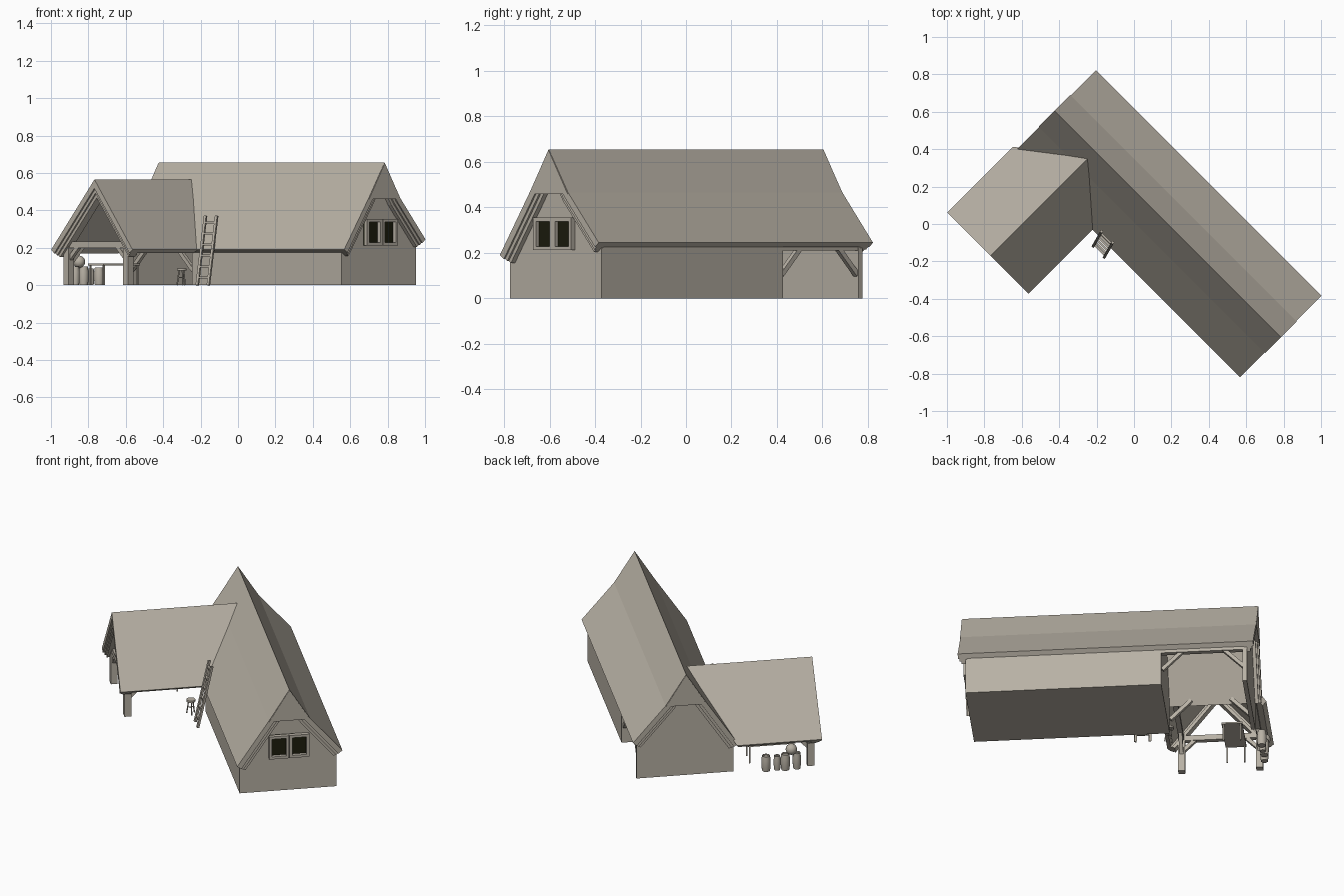
import bpy, bmesh, math
from mathutils import Vector, Matrix

if "Cube" in bpy.data.objects:
    bpy.data.objects.remove(bpy.data.objects["Cube"])


def material(name, color):
    m = bpy.data.materials.new(name)
    m.use_nodes = True
    m.diffuse_color = (*color, 1)
    m.node_tree.nodes["Principled BSDF"].inputs["Base Color"].default_value = (*color, 1)
    return m


CLAY = material("warm grey", (0.48, 0.44, 0.375))
GLASS = material("dark glass", (0.012, 0.012, 0.004))

# The whole house is laid out along its long axis, then turned diagonally
PLACE = Matrix.Translation((0.18, 0, 0)) @ Matrix.Rotation(math.radians(-45), 4, "Z")


def finish(name, bm, mat=CLAY, smooth=False):
    bmesh.ops.recalc_face_normals(bm, faces=bm.faces)
    me = bpy.data.meshes.new(name)
    bm.to_mesh(me)
    bm.free()
    me.materials.append(mat)
    ob = bpy.data.objects.new(name, me)
    bpy.context.collection.objects.link(ob)
    ob.matrix_world = PLACE
    if smooth:
        bpy.ops.object.select_all(action="DESELECT")
        ob.select_set(True)
        bpy.context.view_layer.objects.active = ob
        bpy.ops.object.shade_smooth_by_angle(angle=math.radians(40))
    return ob


def prism(name, profile, a, b, along="x", end=None):
    """Extrude a (side, height) profile; end(z) may slant the far end."""
    bm = bmesh.new()
    rings = []
    for far in (False, True):
        ring = []
        for s, z in profile:
            t = end(z) if far and end else (b if far else a)
            ring.append(bm.verts.new((t, s, z) if along == "x" else (s, t, z)))
        rings.append(ring)
    n = len(profile)
    bm.faces.new(rings[0])
    bm.faces.new(rings[1])
    for i in range(n):
        j = (i + 1) % n
        bm.faces.new((rings[0][i], rings[0][j], rings[1][j], rings[1][i]))
    return finish(name, bm)


def box(name, lo, hi, mat=CLAY):
    bm = bmesh.new()
    lo, hi = Vector(lo), Vector(hi)
    size = Matrix.Diagonal((*(hi - lo), 1))
    bmesh.ops.create_cube(bm, size=1, matrix=Matrix.Translation((lo + hi) / 2) @ size)
    return finish(name, bm, mat)


def beam(name, p, q, w, sides=4):
    """Straight bar between two points, square or round."""
    p, q = Vector(p), Vector(q)
    d = q - p
    r = w / 2 * (math.sqrt(2) if sides == 4 else 1)
    bm = bmesh.new()
    turn = Matrix.Rotation(math.pi / 4, 4, "Z")
    m = Matrix.Translation((p + q) / 2) @ d.to_track_quat("Z", "Y").to_matrix().to_4x4() @ turn
    bmesh.ops.create_cone(bm, cap_ends=True, segments=sides, radius1=r, radius2=r,
                          depth=d.length, matrix=m)
    return finish(name, bm, smooth=sides > 4)


def lathe(name, profile, u, v):
    bm = bmesh.new()
    vs = [bm.verts.new((r, 0, z)) for r, z in profile]
    es = [bm.edges.new(e) for e in zip(vs, vs[1:])]
    bmesh.ops.spin(bm, geom=vs + es, cent=(0, 0, 0), axis=(0, 0, 1), angle=math.tau, steps=14)
    bmesh.ops.remove_doubles(bm, verts=bm.verts, dist=0.0005)
    bmesh.ops.translate(bm, verts=bm.verts, vec=(u, v, 0))
    return finish(name, bm, smooth=True)


def inset(line, t):
    """Offset an open roof line inward (downward) by t."""
    pts = [Vector(p) for p in line]
    normals = []
    for p, q in zip(pts, pts[1:]):
        d = (q - p).normalized()
        normals.append(Vector((d.y, -d.x)))
    out = []
    for i, p in enumerate(pts):
        a, b = normals[max(i - 1, 0)], normals[min(i, len(normals) - 1)]
        out.append(tuple(p + (a + b) * t / (1 + a.dot(b))))
    return out


def layer(line, t0, t1):
    return inset(line, t0) + inset(line, t1)[::-1]


# Main roof with layered verge boards and gable caps
MAIN = [(-0.305, 0.19), (-0.12, 0.465), (0, 0.655), (0.12, 0.465), (0.31, 0.245)]
prism("main_roof", layer(MAIN, 0, 0.03), -0.853, 0.853)
for side, s in (("east", 1), ("west", -1)):
    prism(f"{side}_verge_outer", layer(MAIN, 0.028, 0.046), s * 0.80, s * 0.845)
    prism(f"{side}_verge_inner", layer(MAIN, 0.044, 0.062), s * 0.80, s * 0.835)
    prism(f"{side}_gable_cap", [(-0.119, 0.46), (0, 0.653), (0.119, 0.46)], s * 0.82, s * 0.856)

# Closed house body and the far gable wall of the open bay
WALL = [(-0.283, 0), (0.283, 0), (0.283, 0.24), (0.1, 0.45), (0, 0.61), (-0.1, 0.45), (-0.283, 0.19)]
prism("house_body", WALL, -0.32, 0.81)
prism("bay_gable_wall", WALL, -0.815, -0.79)

# Gable windows
for side, v in (("left", 0.062), ("right", -0.056)):
    lo, hi, b, t = v - 0.058, v + 0.058, 0.212, 0.355
    w = 0.016
    box(f"{side}_window_pane", (0.809, lo, b), (0.815, hi, t), GLASS)
    for part, y0, y1, z0, z1 in (("sill", lo, hi, b, b + w), ("head", lo, hi, t - w, t),
                                 ("jamb_a", lo, lo + w, b + w, t - w),
                                 ("jamb_b", hi - w, hi, b + w, t - w)):
        box(f"{side}_window_{part}", (0.80, y0, z0), (0.836, y1, z1))

# Open wing roof, cut back to meet the main slope
WING = [(-0.877, 0.19), (-0.55, 0.565), (-0.262, 0.19)]


def valley(z):
    return -0.305 + (z - 0.19) * 0.661 + 0.012


prism("wing_roof", layer(WING, 0, 0.03), -0.79, 0, "y", valley)
prism("wing_verge_outer", layer(WING, 0.028, 0.046), -0.78, -0.73, "y")
prism("wing_verge_inner", layer(WING, 0.044, 0.062), -0.77, -0.72, "y")

# Wing frame: posts, tie beam, plates and braces
for side, u, s in (("left", -0.80, 1), ("right", -0.35, -1)):
    box(f"{side}_post", (u - 0.02, -0.755, 0), (u + 0.02, -0.715, 0.23))
    beam(f"{side}_plate", (u, -0.74, 0.215), (u, -0.28, 0.215), 0.03)
    beam(f"{side}_post_brace", (u, -0.73, 0.11), (u, -0.63, 0.21), 0.022)
    beam(f"{side}_tie_brace", (u, -0.735, 0.13), (u + s * 0.09, -0.735, 0.22), 0.022)
    for v, end in ((-0.265, "front"), (0.265, "back")):
        top = 0.2 if v < 0 else 0.225
        w = -0.795 if s > 0 else -0.325
        beam(f"{side}_bay_brace_{end}", (w, v, top - 0.12), (w + s * 0.12, v, top), 0.022)
box("tie_beam", (-0.82, -0.75, 0.2), (-0.33, -0.72, 0.233))
box("bay_back_plate", (-0.8, 0.25, 0.21), (-0.31, 0.28, 0.235))

# Ladder leaning on the eave
FOOT, TOP = Vector((-0.156, -0.365, 0)), Vector((-0.18, -0.278, 0.37))
HALF = Vector((0.042, 0, 0))
for side, s in (("left", -1), ("right", 1)):
    beam(f"ladder_rail_{side}", FOOT + s * HALF, TOP + s * HALF, 0.014)
for i in range(6):
    c = FOOT.lerp(TOP, (i + 0.7) / 6.3)
    beam(f"ladder_rung_{i + 1}", c - HALF, c + HALF, 0.011)

# Three legged stool
SU, SV = -0.31, -0.37
lathe("stool_seat", [(0, 0.078), (0.026, 0.078), (0.026, 0.09), (0, 0.09)], SU, SV)
for i in range(3):
    c, s = math.cos(i * math.tau / 3), math.sin(i * math.tau / 3)
    beam(f"stool_leg_{i + 1}", (SU + 0.026 * c, SV + 0.026 * s, 0),
         (SU + 0.014 * c, SV + 0.014 * s, 0.08), 0.008, 6)
    beam(f"stool_rail_{i + 1}", (SU, SV, 0.04), (SU + 0.02 * c, SV + 0.02 * s, 0.04), 0.006, 6)

# Work table
box("table_top", (-0.73, -0.66, 0.106), (-0.61, -0.385, 0.116))
for i, (u, v) in enumerate([(u, v) for u in (-0.72, -0.62) for v in (-0.65, -0.395)]):
    beam(f"table_leg_{i + 1}", (u, v, 0), (u, v, 0.108), 0.008)

# Barrels and a round pot
for i, (u, v, r, h) in enumerate([(-0.835, -0.47, 0.027, 0.095), (-0.835, -0.535, 0.02, 0.09),
                                  (-0.84, -0.582, 0.027, 0.1), (-0.835, -0.65, 0.024, 0.1)]):
    lathe(f"barrel_{i + 1}", [(0, 0), (r * 0.85, 0), (r, h * 0.3), (r, h * 0.7), (r * 0.85, h),
                              (r * 0.75, h), (r * 0.75, h - 0.008), (0, h - 0.008)], u, v)
bm = bmesh.new()
bmesh.ops.create_uvsphere(bm, u_segments=16, v_segments=10, radius=0.033,
                          matrix=Matrix.Translation((-0.84, -0.617, 0.125)))
finish("round_pot", bm, smooth=True)
